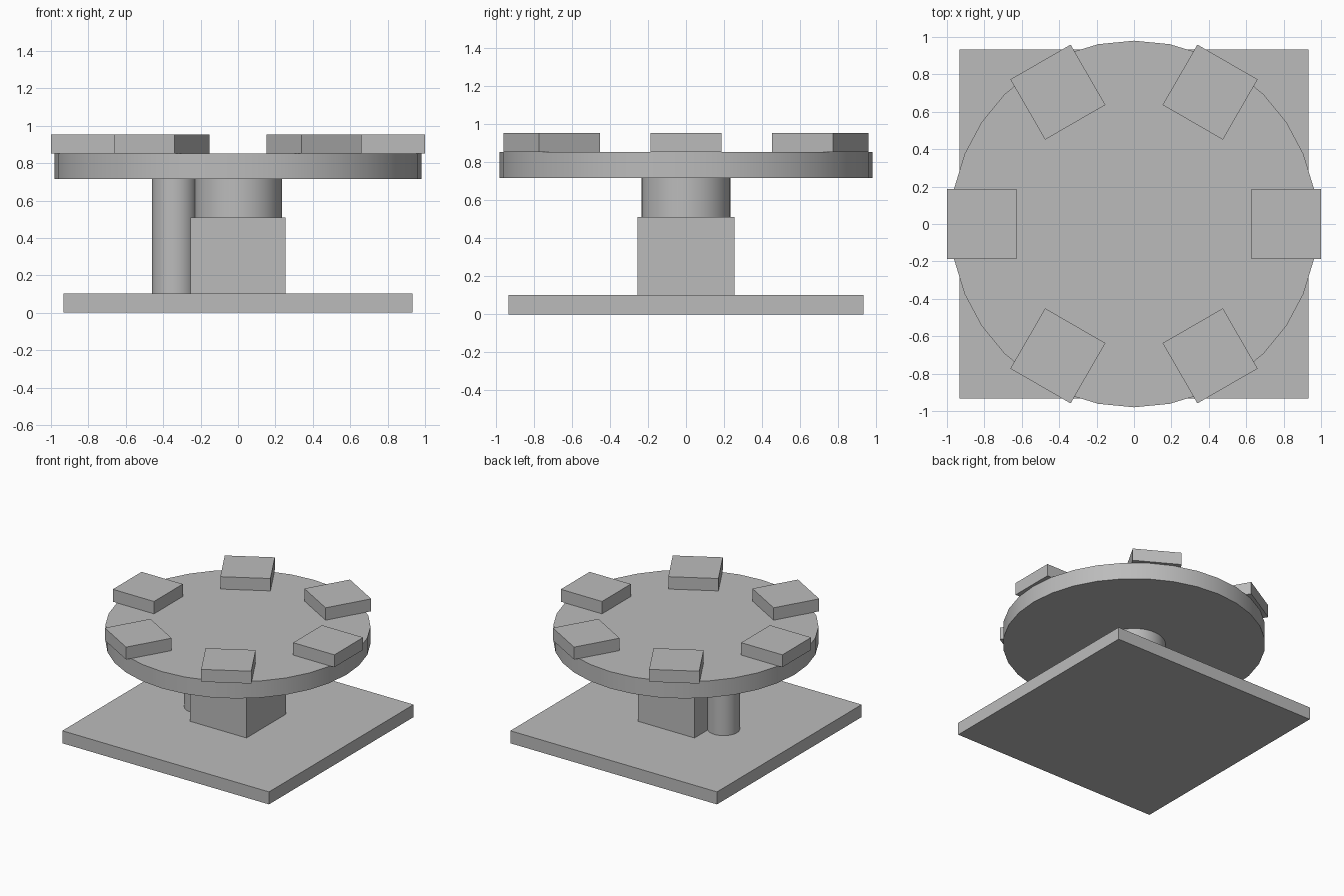
import bpy
from math import cos, sin, pi, radians

cube = bpy.data.objects.get("Cube")
if cube:
    bpy.data.objects.remove(cube, do_unlink=True)

GREY = (0.5, 0.5, 0.5, 1.0)
grey = bpy.data.materials.new("light_grey")
grey.use_nodes = True
grey.diffuse_color = GREY
grey.node_tree.nodes["Principled BSDF"].inputs["Base Color"].default_value = GREY


def finish(name):
    obj = bpy.context.object
    obj.name = obj.data.name = name
    obj.data.materials.append(grey)
    return obj


def box(name, width, bottom, top, x=0, y=0, turn=0):
    """Square block between two heights."""
    bpy.ops.mesh.primitive_cube_add(size=1, location=(x, y, (bottom + top) / 2))
    bpy.context.object.scale = (width, width, top - bottom)
    bpy.ops.object.transform_apply(location=False, rotation=False, scale=True)
    bpy.context.object.rotation_euler.z = turn
    return finish(name)


def cylinder(name, radius, bottom, top, x=0):
    """Smooth-sided upright cylinder between two heights."""
    bpy.ops.mesh.primitive_cylinder_add(
        vertices=32, radius=radius, depth=top - bottom,
        location=(x, 0, (bottom + top) / 2))
    bpy.ops.object.shade_smooth_by_angle(angle=radians(30))
    return finish(name)


# Base and drive housing
box("base_plate", 1.865, 0, 0.102)
box("motor_housing", 0.51, 0.102, 0.51)

# Shaft under the turntable and the post beside the housing
cylinder("hub", 0.235, 0.51, 0.715)
cylinder("side_post", 0.12, 0.102, 0.715, x=-0.34)

# Turntable with a ring of square pads
cylinder("turntable", 0.98, 0.715, 0.852)
for i in range(6):
    a = i * pi / 3
    box(f"pad_{i + 1}", 0.372, 0.852, 0.953, 0.814 * cos(a), 0.814 * sin(a), a)
